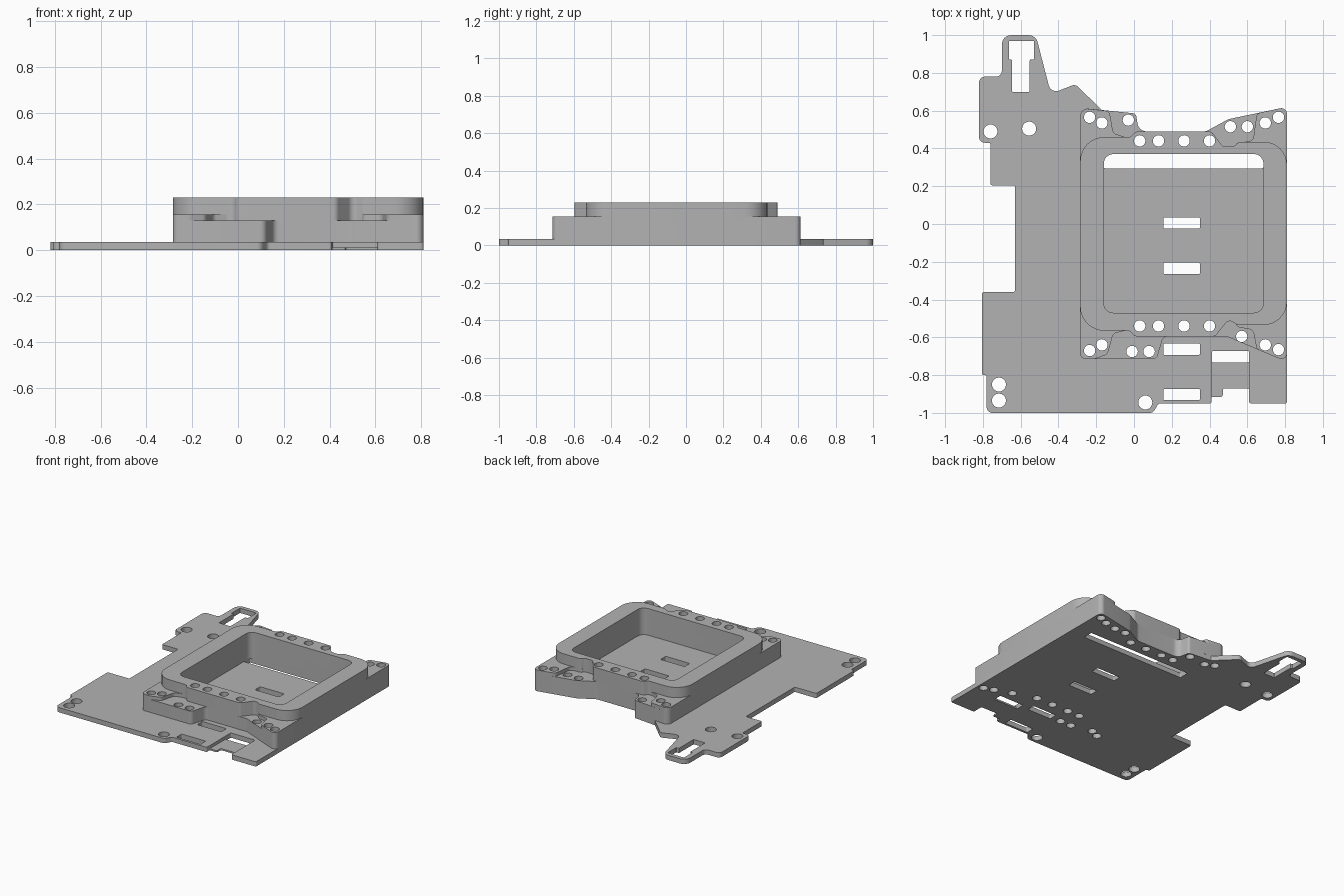
import bpy
import bmesh
from mathutils import Vector

cube = bpy.data.objects.get("Cube")
if cube:
    bpy.data.objects.remove(cube)

grey = bpy.data.materials.new("plain grey")
grey.use_nodes = True
colour = (0.45, 0.45, 0.45, 1)
grey.diffuse_color = colour
grey.node_tree.nodes["Principled BSDF"].inputs["Base Color"].default_value = colour


def rounded(points, default_radius, steps=8):
    """Replace every corner of an outline by a circular fillet."""
    result = []
    count = len(points)
    for i, point in enumerate(points):
        corner = Vector(point[:2])
        radius = point[2] if len(point) > 2 else default_radius
        before = Vector(points[i - 1][:2]) - corner
        after = Vector(points[(i + 1) % count][:2]) - corner
        half = before.angle(after) / 2
        shortest = min(before.length, after.length)
        from math import tan, cos, sin
        reach = min(radius / tan(half), shortest * 0.48)
        if radius == 0 or reach < 0.001:
            result.append(corner)
            continue
        radius = reach * tan(half)
        a, b = before.normalized(), after.normalized()
        centre = corner + (a + b).normalized() * (radius / sin(half))
        start = corner + a * reach - centre
        end = corner + b * reach - centre
        sweep = start.angle(end)
        for k in range(steps + 1):
            t = k / steps
            arm = (start * sin((1 - t) * sweep) + end * sin(t * sweep)) / sin(sweep)
            result.append(centre + arm)
    return result


def add_prism(bm, outline, bottom, top):
    face = bm.faces.new([bm.verts.new((p[0], p[1], bottom)) for p in outline])
    extruded = bmesh.ops.extrude_face_region(bm, geom=[face])["geom"]
    moved = [v for v in extruded if isinstance(v, bmesh.types.BMVert)]
    bmesh.ops.translate(bm, verts=moved, vec=(0, 0, top - bottom))


def prisms(name, outlines, bottom, top):
    bm = bmesh.new()
    for outline in outlines:
        add_prism(bm, outline, bottom, top)
    bmesh.ops.recalc_face_normals(bm, faces=bm.faces)
    mesh = bpy.data.meshes.new(name)
    bm.to_mesh(mesh)
    bm.free()
    mesh.materials.append(grey)
    obj = bpy.data.objects.new(name, mesh)
    bpy.context.collection.objects.link(obj)
    return obj


def rectangle(left, right, front, back, radius=0.008):
    corners = [(left, front), (right, front), (right, back), (left, back)]
    return rounded(corners, radius)


def circle(x, y, radius, sides=32):
    spoke = Vector((radius, 0))
    from mathutils import Matrix
    turn = 6.28318 / sides
    return [Vector((x, y)) + Matrix.Rotation(turn * i, 2) @ spoke for i in range(sides)]


def finish(obj, cutters):
    """Apply the cuts and smooth the curved walls."""
    for cutter in cutters:
        mod = obj.modifiers.new("cut", 'BOOLEAN')
        mod.operation = 'DIFFERENCE'
        mod.solver = 'EXACT'
        mod.object = cutter
    bpy.ops.object.select_all(action='DESELECT')
    bpy.context.view_layer.objects.active = obj
    obj.select_set(True)
    for mod in list(obj.modifiers):
        bpy.ops.object.modifier_apply(modifier=mod.name)
    bpy.ops.object.shade_smooth_by_angle()


# Heights of the stacked layers
PLATE, SHELF, PAD, RIM = 0.035, 0.13, 0.155, 0.23

# Edges shared by the base plate and the frame body
back_edge = [(0.01, 0.585, 0.02), (0.025, 0.49, 0.05), (0.38, 0.49, 0.05),
             (0.5, 0.555, 0.05), (0.81, 0.62, 0.03)]
front_edge = [(0.81, -0.73, 0.03), (0.49, -0.595, 0.03), (0.155, -0.595, 0.03),
              (0.12, -0.715, 0.03), (-0.285, -0.715, 0.03)]

# Base plate with the tab, side steps and front notch
plate_outline = [(-0.7, 1, 0.05), (-0.52, 1, 0.05), (-0.44, 0.69, 0.04),
                 (-0.31, 0.74, 0.03), (-0.17, 0.603, 0)] + back_edge + [
    (0.81, -0.95), (0.61, -0.95), (0.61, -0.87), (0.47, -0.87), (0.47, -0.915),
    (0.41, -0.915), (0.41, -0.95), (0.13, -0.95, 0.02), (0.1, -1, 0.03),
    (-0.78, -1, 0.03), (-0.78, -0.8), (-0.805, -0.8), (-0.805, -0.36),
    (-0.63, -0.36), (-0.63, 0.205), (-0.76, 0.205), (-0.76, 0.43),
    (-0.82, 0.43, 0.03), (-0.82, 0.78, 0.03), (-0.7, 0.78, 0.03)]
base_plate = prisms("base_plate", [rounded(plate_outline, 0.01)], 0, PLATE)

# Frame body, up to the low shelf
body_outline = [(-0.285, 0.615, 0.04)] + back_edge + front_edge
frame_body = prisms("frame_body", [rounded(body_outline, 0.03)], PLATE, SHELF)

# Raised rim around the opening
rim_outline = [(-0.285, 0.46, 0.16), (-0.02, 0.46), (0.01, 0.49), (0.41, 0.49),
               (0.47, 0.41), (0.53, 0.41), (0.555, 0.435), (0.81, 0.435, 0.16),
               (0.81, -0.535, 0.16), (0.55, -0.535), (0.5, -0.505), (0.43, -0.595),
               (0, -0.595), (-0.02, -0.565), (-0.285, -0.565, 0.16)]
frame_rim = prisms("frame_rim", [rounded(rim_outline, 0.03)], SHELF, RIM)

# Corner pads
pad_outlines = {
    "front_right_pad": [(-0.285, -0.4, 0), (-0.285, -0.715), (-0.21, -0.715),
                        (-0.14, -0.69), (-0.11, -0.58), (-0.03, -0.56), (-0.03, -0.5, 0),
                        (-0.2, -0.5, 0), (-0.2, -0.4, 0)],
    "front_left_pad": [(0.81, -0.38, 0), (0.81, -0.73), (0.65, -0.663), (0.63, -0.56),
                       (0.54, -0.545), (0.54, -0.5, 0), (0.72, -0.5, 0), (0.72, -0.38, 0)],
    "back_right_pad": [(-0.285, 0.29, 0), (-0.285, 0.615, 0.04), (-0.13, 0.598),
                       (-0.11, 0.48), (-0.03, 0.455), (-0.03, 0.41, 0),
                       (-0.2, 0.41, 0), (-0.2, 0.29, 0)],
    "back_left_pad": [(0.81, 0.27, 0), (0.81, 0.62), (0.65, 0.586), (0.63, 0.44),
                      (0.54, 0.43), (0.54, 0.4, 0), (0.72, 0.4, 0), (0.72, 0.27, 0)],
}
pads = [prisms(name, [rounded(outline, 0.03)], SHELF, PAD)
        for name, outline in pad_outlines.items()]

# Screw holes
row = [0.03, 0.13, 0.265, 0.4]
small = [(x, y) for x in row for y in (0.44, -0.54)]
small += [(-0.235, 0.565), (-0.17, 0.535), (-0.03, 0.55), (0.51, 0.515), (0.6, 0.515),
          (0.695, 0.535), (0.765, 0.565), (-0.235, -0.67), (-0.17, -0.64),
          (-0.01, -0.675), (0.08, -0.675), (0.57, -0.595), (0.695, -0.64), (0.765, -0.665)]
large = [(-0.76, 0.49), (-0.555, 0.505), (-0.715, -0.85), (-0.715, -0.935), (0.06, -0.945)]
holes = prisms("hole_cutter", [circle(x, y, 0.03) for x, y in small]
               + [circle(x, y, 0.037) for x, y in large], -0.1, 0.4)

# Plate slots and the T-shaped tab hole
slots = [rectangle(0.155, 0.35, front, front + 0.06)
         for front in (-0.025, -0.265, -0.693, -0.933)]
slots.append(rectangle(-0.16, 0.685, 0.295, 0.37))
slots.append(rectangle(0.412, 0.61, -0.733, -0.672))
slots.append(rounded([(-0.663, 0.97), (-0.53, 0.97), (-0.53, 0.87), (-0.552, 0.87),
                      (-0.552, 0.7), (-0.645, 0.7), (-0.645, 0.87), (-0.663, 0.87)], 0.004))
slot_cutter = prisms("slot_cutter", slots, -0.1, 0.4)

# Thin front recess and the main opening
recess = prisms("recess_cutter", [rectangle(0.412, 0.61, -0.98, -0.7, 0)], 0.012, 0.4)
opening = prisms("opening_cutter", [rectangle(-0.16, 0.685, -0.47, 0.37, 0.05)], -0.1, 0.4)

finish(base_plate, [holes, slot_cutter, recess])
for part in (frame_body, frame_rim):
    finish(part, [holes, opening])
for part in pads:
    finish(part, [holes])
for cutter in (holes, slot_cutter, recess, opening):
    bpy.data.objects.remove(cutter)
